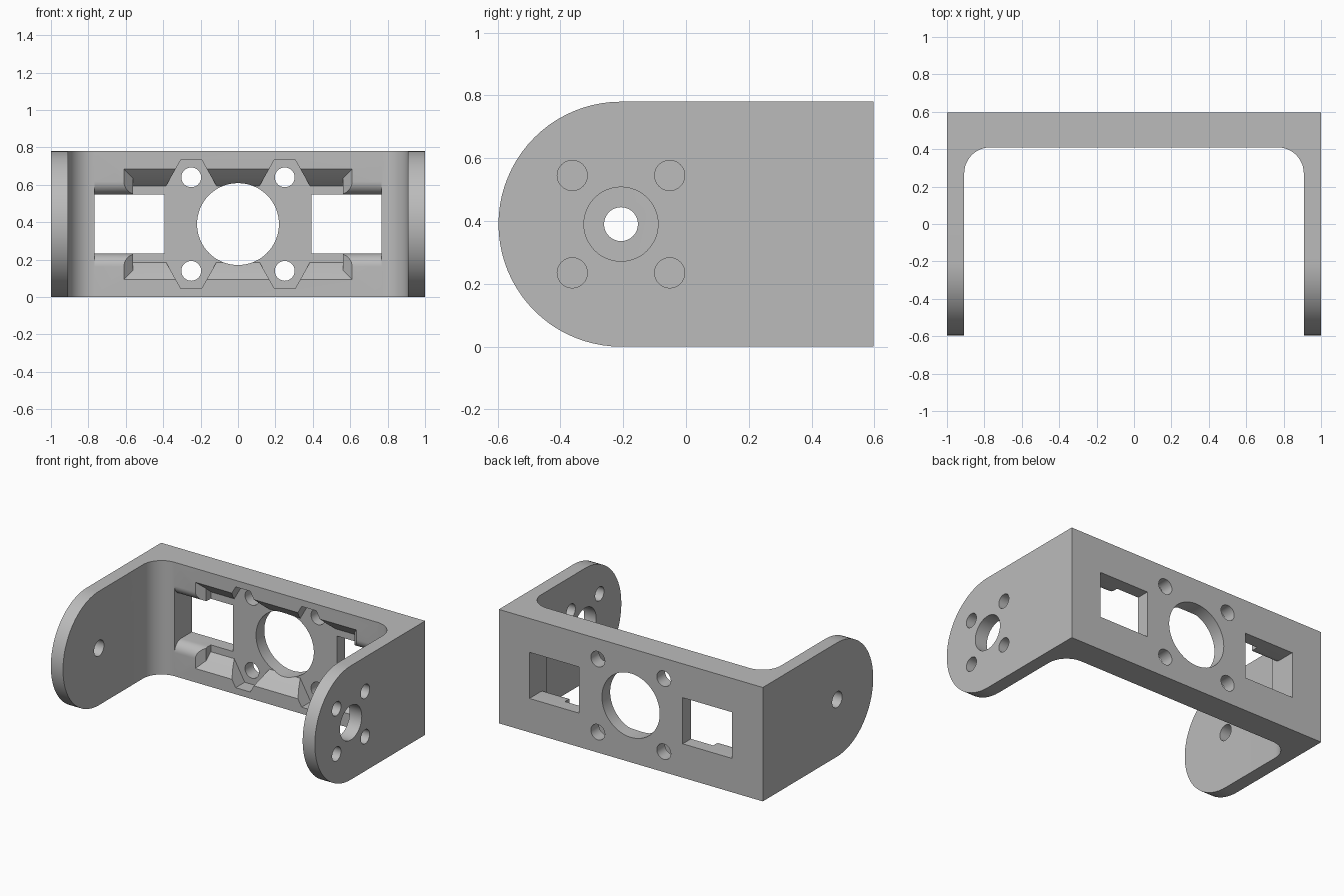
import bpy, bmesh
from math import cos, sin, pi, radians

if "Cube" in bpy.data.objects:
    bpy.data.objects.remove(bpy.data.objects["Cube"], do_unlink=True)

HEIGHT, MID = 0.78, 0.39          # bracket height and its centre line
FRONT, FLOOR, BACK = 0.41, 0.508, 0.597   # web front face, pocket floor, web back
PIVOT = -0.207                    # y of the arm pivot


def loft(name, rings):
    """Closed solid through rings of matching 3D points."""
    bm = bmesh.new()
    loops = [[bm.verts.new(p) for p in ring] for ring in rings]
    for a, b in zip(loops, loops[1:]):
        for i in range(len(a)):
            bm.faces.new((a[i - 1], a[i], b[i], b[i - 1]))
    bm.faces.new(loops[0])
    bm.faces.new(loops[-1])
    bmesh.ops.recalc_face_normals(bm, faces=bm.faces)
    mesh = bpy.data.meshes.new(name)
    bm.to_mesh(mesh)
    bm.free()
    obj = bpy.data.objects.new(name, mesh)
    bpy.context.collection.objects.link(obj)
    return obj


def prism(name, axis, outline, lo, hi):
    """Extrude a 2D outline along one axis."""
    place = {"X": lambda u, v, w: (w, u, v),
             "Y": lambda u, v, w: (u, w, v),
             "Z": lambda u, v, w: (u, v, w)}[axis]
    return loft(name, [[place(u, v, w) for u, v in outline] for w in (lo, hi)])


def arc(cu, cv, r, start, end, steps):
    turn = [radians(start + (end - start) * i / steps) for i in range(steps + 1)]
    return [(cu + r * cos(t), cv + r * sin(t)) for t in turn]


def circle(cu, cv, r, steps=48):
    return arc(cu, cv, r, 0, 360, steps)[:-1]


def combine(target, tool, operation="DIFFERENCE"):
    tool.hide_render = True
    mod = target.modifiers.new("cut", "BOOLEAN")
    mod.operation, mod.object, mod.solver = operation, tool, "EXACT"
    bpy.context.view_layer.objects.active = target
    bpy.ops.object.modifier_apply(modifier=mod.name)
    bpy.data.objects.remove(tool, do_unlink=True)


# U-shaped body with rounded inside corners
r = 0.14
inner = arc(0.908 - r, FRONT - r, r, 0, 90, 12)
half = [(1, BACK), (1, -0.7), (0.908, -0.7)] + inner
outline = half + [(-x, y) for x, y in reversed(half)]
bracket = prism("bracket", "Z", outline, 0, HEIGHT)

# Rounded arm ends
side = [(0.597, 0), (0.597, HEIGHT)] + arc(PIVOT, MID, MID, 90, 270, 40)
combine(bracket, prism("side_outline", "X", side, -1.2, 1.2), "INTERSECT")

# Sloped pocket in the front of the web
sections = [(0.3, 0.61, 0.295), (FRONT, 0.61, 0.295),
            (0.458, 0.562, 0.247), (FLOOR, 0.562, 0.205)]
combine(bracket, loft("pocket", [
    [(-w, y, MID - h), (w, y, MID - h), (w, y, MID + h), (-w, y, MID + h)]
    for y, w, h in sections]))

# Tapered reliefs around the screw holes
for sx in (-1, 1):
    for sz in (-1, 1):
        relief = [(-0.137, 0.15), (0.137, 0.15), (0.137, 0.2),
                  (0.055, 0.345), (-0.055, 0.345), (-0.137, 0.2)]
        relief = [(sx * 0.25 + u, MID + sz * v) for u, v in relief]
        combine(bracket, prism("relief", "Y", relief, 0.3, FLOOR))

# Side windows with rounded front edges
lip = [(0.3, 0.228)] + arc(0.48, 0.228, 0.07, 180, 270, 10) + [(0.7, 0.158)]
window = [(y, MID + h) for y, h in lip] + [(y, MID - h) for y, h in reversed(lip)]
for lo, hi in ((-0.768, -0.393), (0.393, 0.768)):
    combine(bracket, prism("window", "X", window, lo, hi))

# Round holes through the web
combine(bracket, prism("centre_hole", "Y", circle(0, MID, 0.219, 64), 0.2, 0.8))
for x in (-0.25, 0.25):
    for z in (-0.25, 0.25):
        combine(bracket, prism("screw_hole", "Y", circle(x, MID + z, 0.053, 32), 0.2, 0.8))

# Pivot hole in the right arm, horn hole and screws in the left arm
combine(bracket, prism("pivot_hole", "X", circle(PIVOT, MID, 0.054, 32), -1.2, -0.8))
combine(bracket, prism("horn_hole", "X", circle(PIVOT, MID, 0.118), 0.8, 1.2))
for y in (-0.155, 0.155):
    for z in (-0.155, 0.155):
        combine(bracket, prism("horn_screw", "X", circle(PIVOT + y, MID + z, 0.048, 32), 0.8, 1.2))

# Plain grey finish
grey = bpy.data.materials.new("plain_grey")
grey.use_nodes = True
colour = (0.5, 0.5, 0.5, 1)
grey.diffuse_color = colour
grey.node_tree.nodes["Principled BSDF"].inputs["Base Color"].default_value = colour
bracket.data.materials.clear()
bracket.data.materials.append(grey)

bpy.ops.object.select_all(action="DESELECT")
bracket.select_set(True)
bpy.context.view_layer.objects.active = bracket
bpy.ops.object.shade_smooth_by_angle(angle=radians(30))
